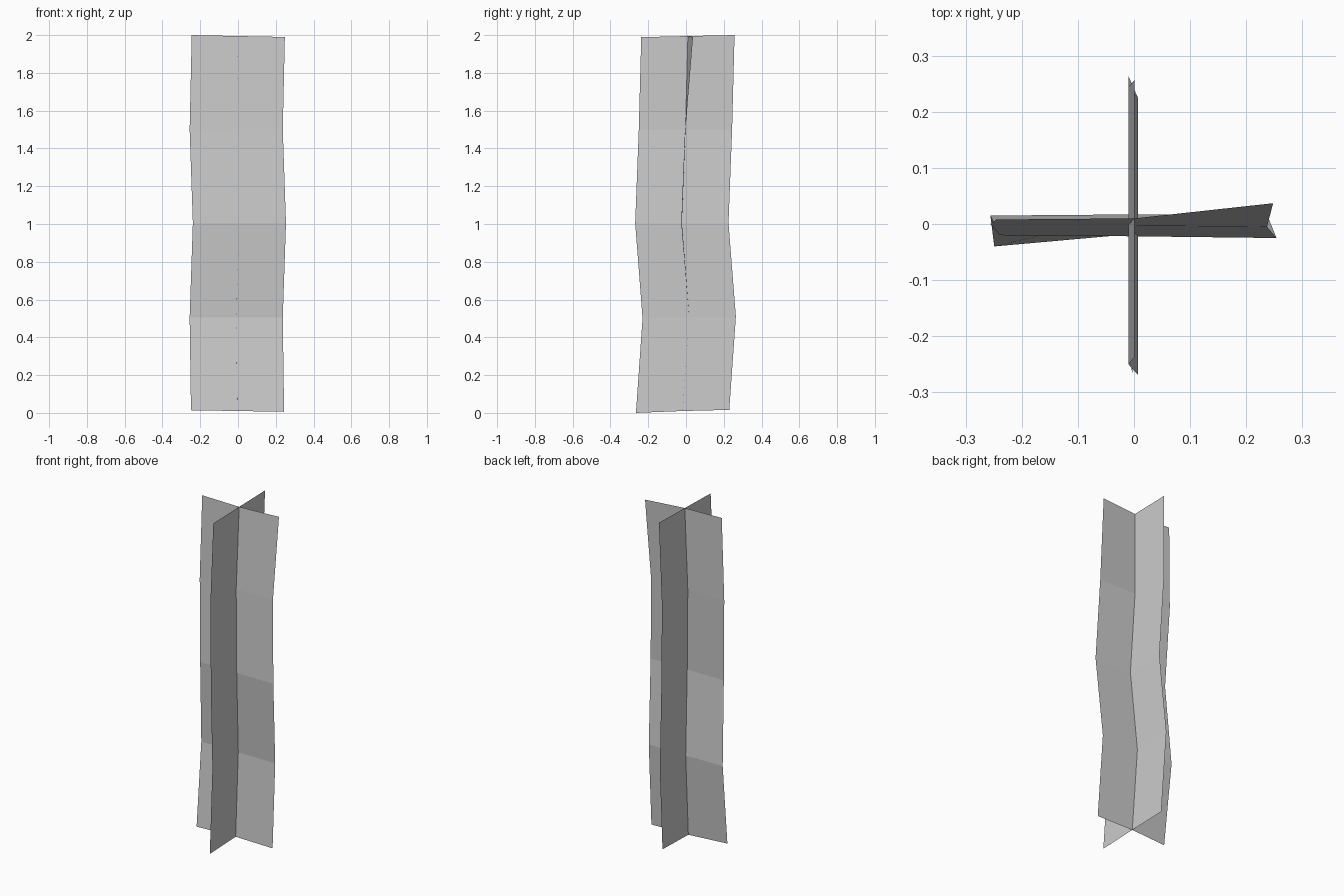
import bpy, bmesh

if "Cube" in bpy.data.objects:
    bpy.data.objects.remove(bpy.data.objects["Cube"])

# Wavy spine: x, y, z of the crossing line, bottom to top
spine = [(-0.003, -0.018, 0.01), (-0.01, 0.017, 0.505), (0.007, -0.022, 1.005),
         (-0.01, -0.003, 1.5), (0.001, 0.01, 1.995)]


def strip(name, first, second):
    """Upright sheet bent over the spine; edges are offsets from each spine point."""
    bm = bmesh.new()
    rows = []
    for (x, y, z), a, b in zip(spine, first, second):
        rows.append([bm.verts.new((x + dx, y + dy, z + dz))
                     for dx, dy, dz in (a, (0, 0, 0), b)])
    for low, high in zip(rows, rows[1:]):
        for i in range(2):
            bm.faces.new((low[i], low[i + 1], high[i + 1], high[i]))
    mesh = bpy.data.meshes.new(name)
    bm.to_mesh(mesh)
    bm.free()
    bpy.context.collection.objects.link(bpy.data.objects.new(name, mesh))


# Sheet running left to right, with twisted ends
strip("wide_sheet",
      [(-0.246, dy, dz) for dy, dz in ((-0.022, 0.004), (-0.002, 0), (0.002, 0), (0.003, 0), (-0.002, 0.005))],
      [(0.247, dy, dz) for dy, dz in ((0.0, -0.004), (0.0, 0), (-0.003, 0), (-0.002, 0), (0.027, -0.005))])

# Sheet running front to back
strip("deep_sheet",
      [(0, -0.247, dz) for dz in (-0.01, -0.005, 0, 0, -0.006)],
      [(0, 0.247, dz) for dz in (0.006, 0.005, 0, 0, 0.005)])
